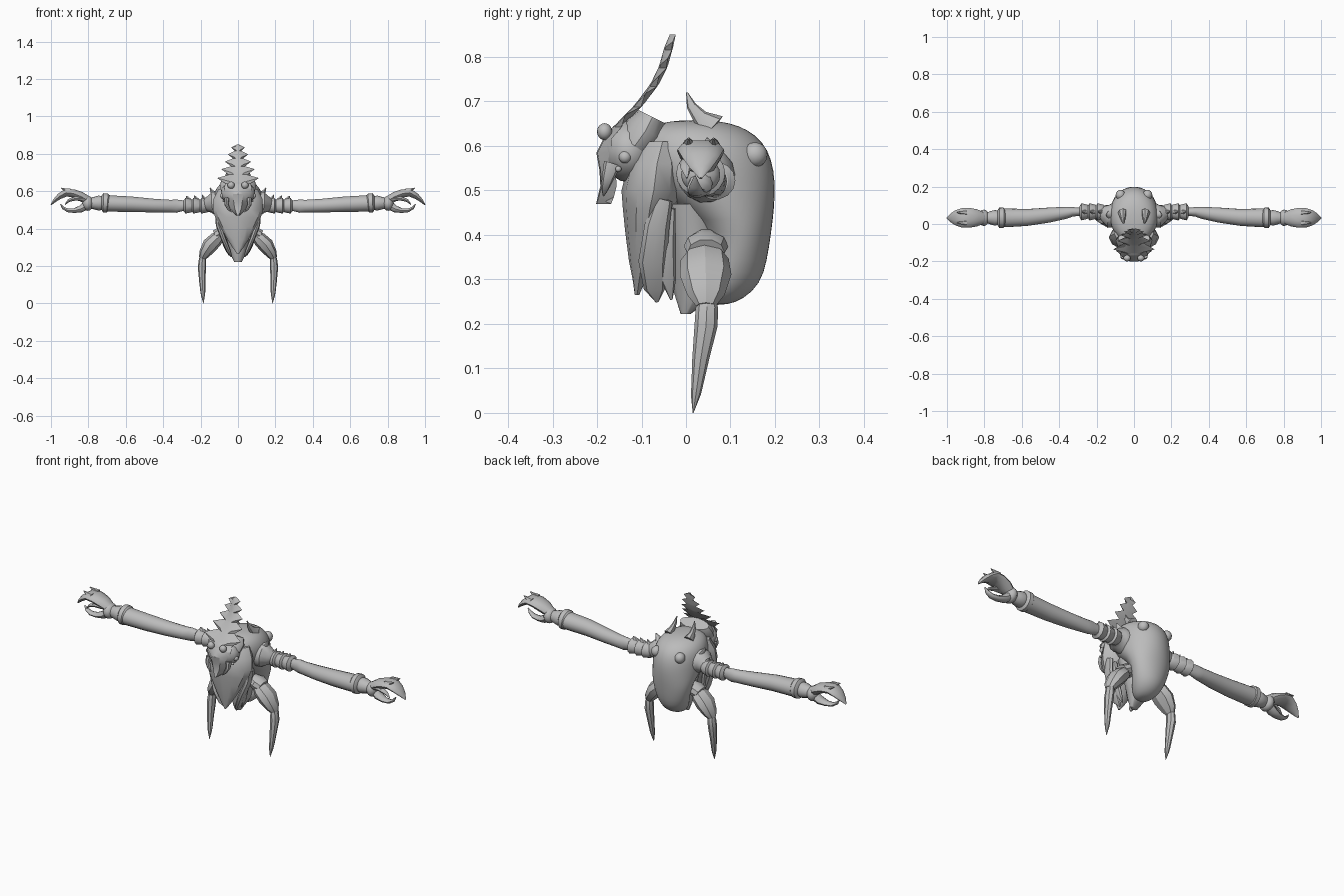
import bpy, bmesh, math
from mathutils import Vector

grey = bpy.data.materials.new("shell grey")
grey.diffuse_color = (0.5, 0.5, 0.5, 1)


def finish(bm, name, mirror=False, sub=0, angle=40):
    bmesh.ops.recalc_face_normals(bm, faces=bm.faces)
    me = bpy.data.meshes.new(name)
    bm.to_mesh(me)
    bm.free()
    ob = bpy.data.objects.new(name, me)
    bpy.context.collection.objects.link(ob)
    me.materials.append(grey)
    if mirror:
        ob.modifiers.new("mirror", 'MIRROR').use_mirror_merge = False
    if sub:
        m = ob.modifiers.new("smooth", 'SUBSURF')
        m.levels = m.render_levels = sub
    bpy.ops.object.select_all(action='DESELECT')
    ob.select_set(True)
    bpy.context.view_layer.objects.active = ob
    bpy.ops.object.shade_smooth_by_angle(angle=math.radians(angle))
    return ob


def skin(bm, rings):
    for a, b in zip(rings, rings[1:]):
        for i in range(len(a)):
            j = (i + 1) % len(a)
            bm.faces.new((a[i], a[j], b[j], b[i]))
    bm.faces.new(rings[0])
    bm.faces.new(rings[-1])


def loft(name, path, n=14, axis=None, **kw):
    """path rows: x, y, z, radius along y, radius across"""
    bm = bmesh.new()
    rings = []
    pts = [Vector(p[:3]) for p in path]
    for k, p in enumerate(path):
        t = Vector(axis) if axis else (pts[min(k + 1, len(pts) - 1)] - pts[max(k - 1, 0)]).normalized()
        u = (Vector((0, 1, 0)) - t * t.y).normalized()
        v = t.cross(u)
        rings.append([bm.verts.new(pts[k] + u * p[3] * math.cos(2 * math.pi * i / n)
                                   + v * p[4] * math.sin(2 * math.pi * i / n)) for i in range(n)])
    skin(bm, rings)
    return finish(bm, name, **kw)


def body_loft(name, rows, n=20, **kw):
    """rows: z, front y, back y, half width"""
    return loft(name, [(0, (a + b) / 2, z, (b - a) / 2, w) for z, a, b, w in rows], n, (0, 0, 1), **kw)


def ball(name, c, r, mirror=True):
    bm = bmesh.new()
    bmesh.ops.create_uvsphere(bm, u_segments=16, v_segments=10, radius=1)
    for v in bm.verts:
        v.co = Vector((c[i] + v.co[i] * r[i] for i in range(3)))
    return finish(bm, name, mirror)


# Rounded back shell
body_loft("back_shell", [
    (.242, .04, .09, .025), (.255, .02, .13, .05), (.29, .025, .168, .075), (.34, .045, .183, .092),
    (.41, .05, .193, .11), (.46, -.02, .2, .122), (.52, -.09, .203, .13), (.57, -.115, .195, .132),
    (.61, -.11, .175, .122), (.637, -.095, .14, .10), (.652, -.06, .10, .07), (.658, -.01, .05, .03)],
    sub=1, angle=60)
# Chest, tapering to a point between the legs
body_loft("chest", [
    (.61, -.105, .0, .105), (.56, -.13, .0, .13), (.5, -.145, .0, .135), (.46, -.142, -.02, .122),
    (.41, -.137, -.04, .095), (.34, -.128, -.07, .055), (.30, -.12, -.09, .03), (.265, -.115, -.105, .005)],
    n=12, angle=35)
body_loft("belly", [(.47, -.06, .07, .09), (.38, -.04, .08, .07), (.28, -.03, .09, .05), (.222, -.012, .01, .02)], n=12)
# Hanging leaf plates behind the chest
loft("outer_leaf", [(.11, -.05, .48, .02, .012), (.105, -.065, .42, .028, .014), (.075, -.075, .34, .032, .014),
                    (.05, -.07, .28, .025, .012), (.035, -.065, .25, .004, .004)], n=8, mirror=True, angle=35)
loft("inner_leaf", [(.09, -.035, .46, .012, .01), (.08, -.045, .38, .022, .012),
                    (.06, -.04, .30, .018, .012), (.045, -.033, .255, .003, .004)], n=8, mirror=True, angle=35)
# Back knobs and shoulder horns
ball("back_knob", (.072, .155, .58), (.026, .028, .028))
loft("shoulder_horn", [(.062, .06, .64, .035, .024), (.06, .032, .664, .018, .014),
                       (.057, .012, .69, .011, .009), (.054, .002, .72, .002, .002)], n=8, mirror=True)

# Head and eyes
ball("skull", (0, -.128, .588), (.092, .06, .07), False)
loft("neck_collar", [(0, -.115, .60, .045, .09), (0, -.09, .635, .05, .098), (0, -.075, .665, .035, .085)], n=16)
ball("top_eye", (.037, -.183, .632), (.019, .017, .019))
ball("side_eye", (.083, -.137, .575), (.013, .014, .014))
ball("small_side_eye", (.075, -.152, .548), (.007, .007, .007))
loft("mandible", [(.06, -.165, .56, .02, .014), (.062, -.175, .53, .014, .011),
                  (.05, -.182, .505, .009, .008), (.035, -.185, .488, .002, .002)], n=8, mirror=True)

# Face mask flowing up into the spiked crest: z, y, half width, spike lift
mask = [(.85, -.035, .003, 0), (.822, -.042, .036, .012), (.815, -.044, .018, 0), (.783, -.053, .054, .014),
        (.775, -.056, .028, 0), (.742, -.072, .070, .016), (.733, -.078, .038, 0), (.700, -.103, .09, .018),
        (.688, -.113, .05, 0), (.652, -.148, .112, .018), (.642, -.157, .068, 0), (.615, -.18, .075, 0),
        (.585, -.195, .068, 0), (.545, -.188, .058, 0), (.51, -.186, .045, 0), (.485, -.192, .025, 0),
        (.47, -.198, .008, 0)]
bm = bmesh.new()
rings = []
for z, y, w, lift in mask:
    th = min(.013, w)
    back = .012 if z > .6 else .03
    rings.append([bm.verts.new(c) for c in ((-w, y + back, z + lift), (-w * .4, y - th * .3, z),
                 (0, y - th * .5, z), (w * .4, y - th * .3, z), (w, y + back, z + lift), (0, y + th, z))])
skin(bm, rings)
finish(bm, "mask_and_crest", angle=35)

# Shoulder socket and ribbed upper arm
loft("shoulder_socket", [(.09, .045, .535, .06, .065), (.13, .045, .535, .066, .062), (.15, .055, .53, .05, .046),
                         (.17, .06, .525, .036, .036)], mirror=True)
for k in range(3):
    x = .155 + k * .043
    loft("arm_rib", [(x, .065, .522, .03, .03), (x + .008, .065, .522, .038, .036),
                     (x + .04, .065, .522, .046, .043), (x + .05, .065, .522, .03, .03)], mirror=True, angle=30)
    loft("arm_spike", [(x + .018, .065, .55, .014, .014), (x + .03, .065, .567, .009, .008),
                       (x + .036, .067, .582 - k * .004, .001, .001)], n=6, mirror=True)
loft("shoulder_spike", [(.125, .05, .58, .03, .02), (.14, .048, .60, .015, .009), (.15, .048, .618, .002, .002)],
     n=8, mirror=True)
# Forearm, cuff and wrist
loft("forearm", [(.28, .065, .523, .022, .026), (.30, .065, .522, .022, .03), (.33, .065, .52, .026, .036),
                 (.36, .06, .52, .032, .034), (.45, .048, .523, .04, .037), (.57, .035, .53, .045, .042),
                 (.68, .033, .534, .05, .044), (.70, .033, .536, .05, .046)], n=18, axis=(1, 0, 0), mirror=True)
loft("forearm_cuff", [(.69, .033, .536, .045, .042), (.698, .033, .537, .055, .051), (.72, .033, .538, .055, .052),
                      (.73, .033, .538, .04, .038)], n=18, mirror=True)
loft("wrist", [(.72, .033, .538, .036, .036), (.745, .033, .536, .042, .04), (.77, .033, .536, .034, .033),
               (.785, .033, .536, .03, .03)], n=16, mirror=True)
ball("wrist_joint", (.803, .033, .535), (.03, .044, .04))
# Hooked hand, knuckle spike and thumb
loft("upper_claw", [(.80, .033, .548, .03, .024), (.84, .033, .572, .046, .026), (.88, .033, .588, .053, .023),
                    (.92, .033, .592, .052, .022), (.955, .033, .572, .04, .016), (.98, .033, .55, .024, .010),
                    (1.0, .033, .527, .003, .003)], n=10, mirror=True, angle=45)
for y in (.006, .062):
    loft("knuckle_spike", [(.90, y, .597, .018, .02), (.925, y, .608, .01, .009), (.947, y, .617, .002, .002)],
         n=6, mirror=True)
loft("inner_claw", [(.83, .01, .56, .018, .014), (.87, .002, .562, .017, .012), (.905, 0, .55, .012, .008),
                    (.925, .002, .528, .002, .002)], n=8, mirror=True)
loft("thumb_claw", [(.81, .035, .525, .026, .024), (.84, .03, .505, .028, .02), (.875, .025, .496, .022, .013),
                    (.91, .022, .497, .018, .010), (.935, .02, .511, .012, .008), (.95, .02, .532, .002, .002)],
     n=10, mirror=True)

# Faceted legs
loft("hip", [(.06, .045, .385, .035, .03), (.09, .045, .375, .05, .036), (.12, .045, .36, .042, .034)],
     n=10, mirror=True, angle=35)
loft("thigh", [(.085, .04, .37, .03, .022), (.115, .042, .345, .054, .038), (.15, .044, .31, .058, .042),
               (.18, .045, .265, .042, .03), (.192, .045, .24, .022, .018)], n=8, mirror=True, angle=30)
loft("shin", [(.188, .047, .255, .018, .014), (.19, .047, .238, .025, .019), (.193, .045, .195, .026, .022),
              (.191, .033, .12, .019, .017), (.188, .025, .06, .013, .013), (.187, .022, .04, .011, .010),
              (.185, .016, 0, .001, .001)], n=8, axis=(0, 0, 1), mirror=True, angle=30)
